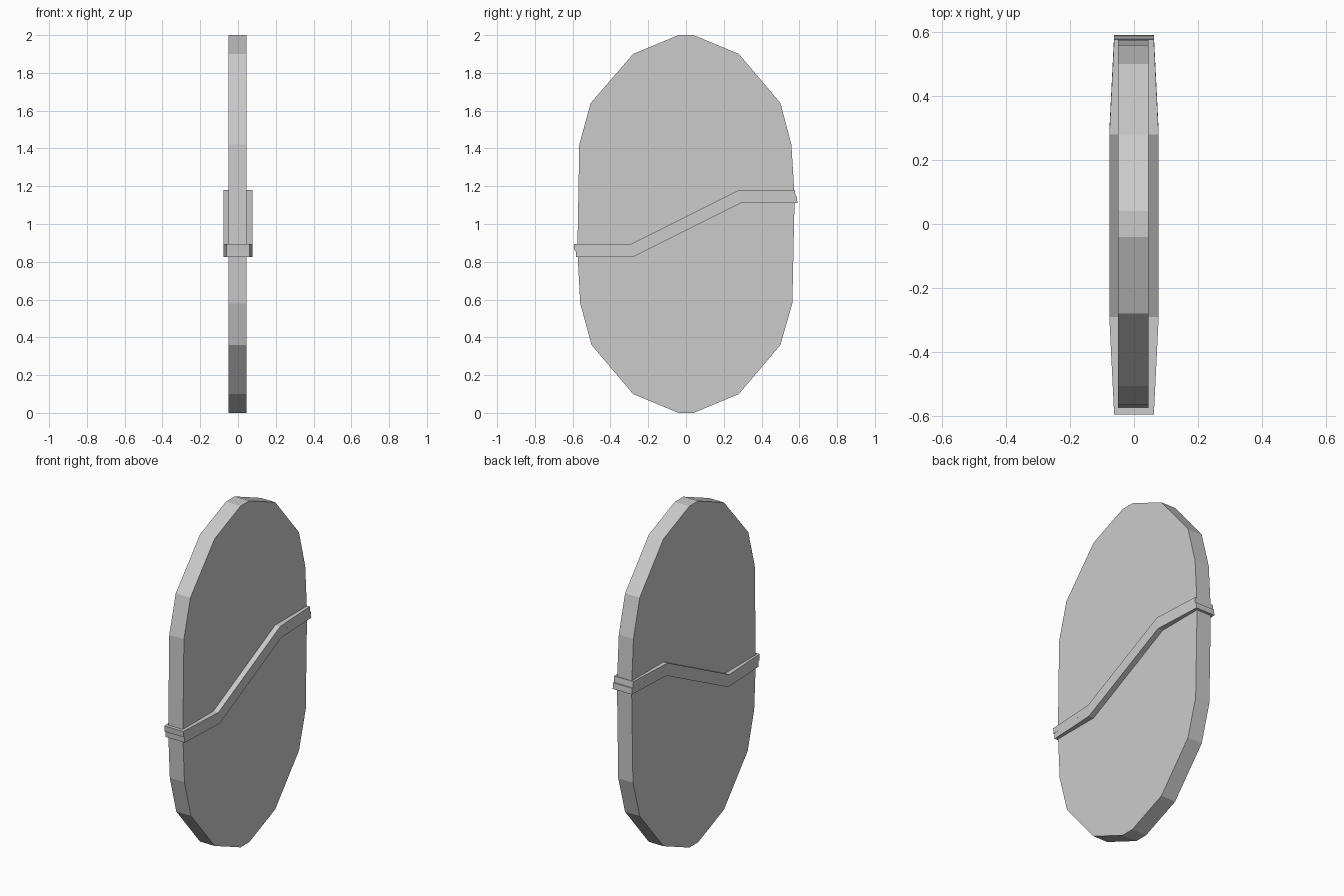
import bpy, bmesh

if "Cube" in bpy.data.objects:
    bpy.data.objects.remove(bpy.data.objects["Cube"])


def finish(bm, name):
    bmesh.ops.remove_doubles(bm, verts=bm.verts, dist=0.0005)
    bmesh.ops.recalc_face_normals(bm, faces=bm.faces)
    mesh = bpy.data.meshes.new(name)
    bm.to_mesh(mesh)
    bm.free()
    obj = bpy.data.objects.new(name, mesh)
    bpy.context.collection.objects.link(obj)
    return obj


# Flat oval slab: half outline (y, z), turned half a circle for the other side
half = [(0.04, 0.0), (0.28, 0.10), (0.50, 0.36), (0.563, 0.58),
        (0.575, 1.14), (0.558, 1.42), (0.50, 1.64), (0.28, 1.90), (0.04, 2.0)]
left = [(-0.04, 2.0), (-0.28, 1.90), (-0.505, 1.64), (-0.565, 1.42),
        (-0.575, 0.86), (-0.56, 0.58), (-0.50, 0.36), (-0.28, 0.10), (-0.04, 0.0)]
bm = bmesh.new()
face = bm.faces.new([bm.verts.new((-0.05, y, z)) for y, z in half + left])
side = bmesh.ops.extrude_face_region(bm, geom=[face], use_keep_orig=True)
for v in side["geom"]:
    if isinstance(v, bmesh.types.BMVert):
        v.co.x = 0.045
finish(bm, "slab")

# Bent band around the slab: half width and four (y, z) heights per station;
# the end stations have a small step halfway up
stations = [
    (0.062, [(-0.582, 0.825), (-0.584, 0.86), (-0.591, 0.86), (-0.594, 0.895)]),
    (0.077, [(-0.28, 0.825), (-0.285, 0.86), (-0.285, 0.86), (-0.29, 0.895)]),
    (0.077, [(0.29, 1.11), (0.285, 1.145), (0.285, 1.145), (0.28, 1.18)]),
    (0.062, [(0.59, 1.11), (0.587, 1.145), (0.58, 1.145), (0.576, 1.18)]),
]
bm = bmesh.new()
rings = []
for w, pts in stations:
    ring = [bm.verts.new((-w, y, z)) for y, z in pts]
    ring += [bm.verts.new((w, y, z)) for y, z in reversed(pts)]
    rings.append(ring)
for a, b in zip(rings, rings[1:]):
    for i in range(8):
        j = (i + 1) % 8
        bm.faces.new((a[i], a[j], b[j], b[i]))
for r in (rings[0], rings[-1]):
    for i in range(3):
        bm.faces.new((r[i], r[i + 1], r[6 - i], r[7 - i]))
finish(bm, "bent_band")
